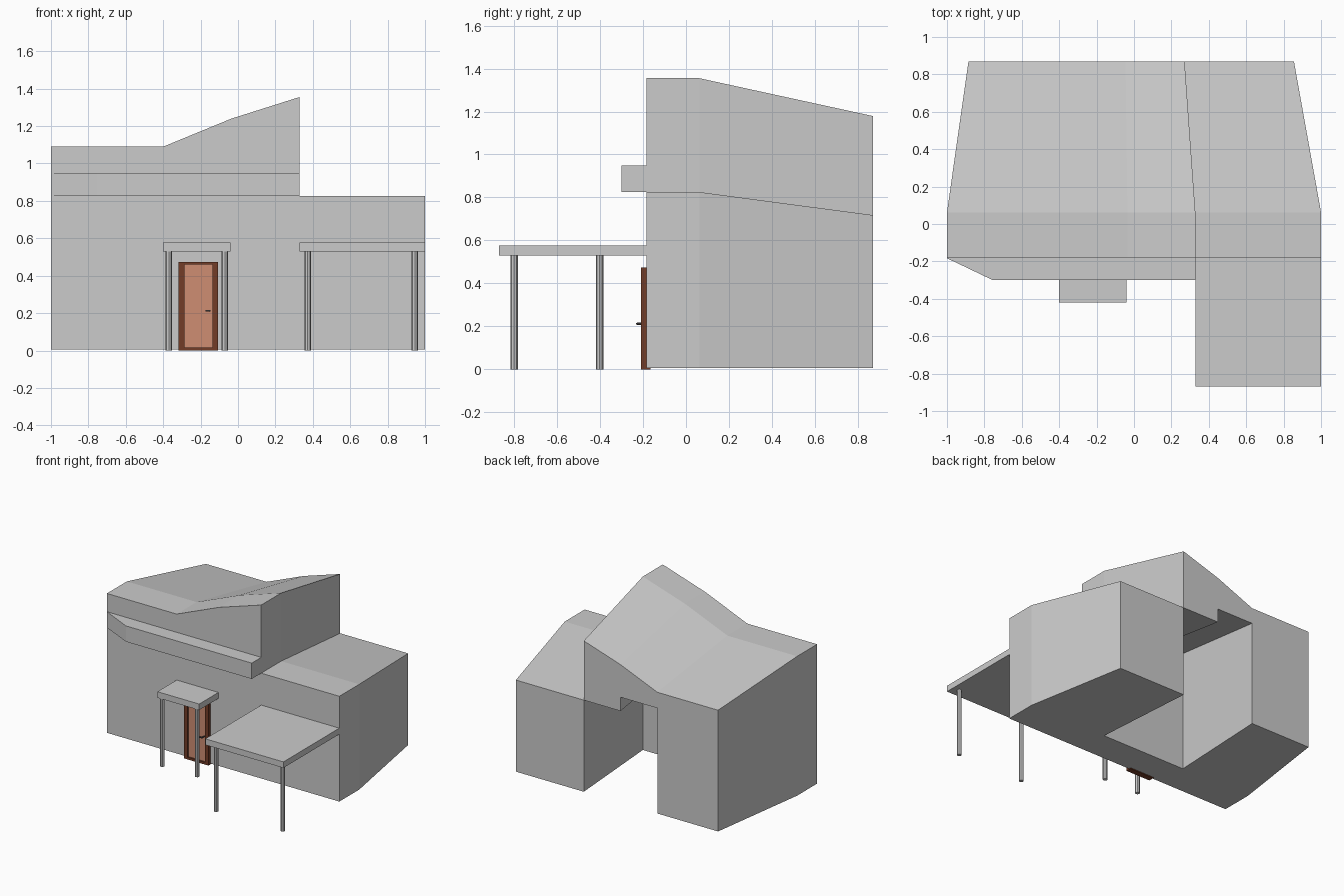
import bpy, bmesh, math
from mathutils import Vector

if "Cube" in bpy.data.objects:
    bpy.data.objects.remove(bpy.data.objects["Cube"])


def make_material(name, rgb):
    mat = bpy.data.materials.new(name)
    mat.diffuse_color = (*rgb, 1.0)
    mat.use_nodes = True
    mat.node_tree.nodes["Principled BSDF"].inputs["Base Color"].default_value = mat.diffuse_color
    return mat


def finish(bm, name, mat=None):
    bmesh.ops.remove_doubles(bm, verts=bm.verts, dist=1e-4)
    bmesh.ops.recalc_face_normals(bm, faces=bm.faces)
    mesh = bpy.data.meshes.new(name)
    bm.to_mesh(mesh)
    bm.free()
    obj = bpy.data.objects.new(name, mesh)
    bpy.context.collection.objects.link(obj)
    if mat:
        mesh.materials.append(mat)
    return obj


def loft(bm, a, b, cap_a=False, cap_b=False):
    """Join two matching rings of points with side faces and optional caps."""
    va = [bm.verts.new(p) for p in a]
    vb = [bm.verts.new(p) for p in b]
    n = len(va)
    for i in range(n):
        j = (i + 1) % n
        bm.faces.new((va[i], va[j], vb[j], vb[i]))
    if cap_a:
        bm.faces.new(va)
    if cap_b:
        bm.faces.new(vb)


def add_box(bm, x, y, z):
    ring = lambda h: [(x[0], y[0], h), (x[1], y[0], h), (x[1], y[1], h), (x[0], y[1], h)]
    loft(bm, ring(z[0]), ring(z[1]), True, True)


def box(name, x, y, z, mat=None):
    bm = bmesh.new()
    add_box(bm, x, y, z)
    return finish(bm, name, mat)


def rod(name, start, end, radius, sides, mat=None):
    a, b = Vector(start), Vector(end)
    d = b - a
    rot = d.to_track_quat('Z', 'Y')
    bm = bmesh.new()
    ring = [rot @ Vector((radius * math.cos(t), radius * math.sin(t), 0))
            for t in (2 * math.pi * i / sides for i in range(sides))]
    loft(bm, [a + p for p in ring], [b + p for p in ring], True, True)
    return finish(bm, name, mat)


# House body: front slab, then rear wings tapering to the back
FRONT, MID, BACK = -0.183, 0.062, 0.87
Z0, LOW, LEDGE = 0.006, 0.825, 0.948
XL, XA, XB, XC, XR = -1.0, -0.4, -0.035, 0.328, 1.0
roof = [(XC, 1.355), (XB, 1.24), (XA, 1.09), (XL, 1.09)]
notch = [(XC, LOW), (XB, LOW), (XB, LEDGE), (XA, LEDGE), (XA, Z0)]


def at(profile, y):
    return [(x, y, z) for x, z in profile]


def tapered(profile):
    return [(x * 0.87 - 0.015, BACK, z * 0.87) for x, z in profile]


bm = bmesh.new()
slab = [(XL, Z0), (XA, Z0), (XC, Z0), (XR, Z0), (XR, LOW), (XC, LOW)] + roof
loft(bm, at(slab, FRONT), at(slab, MID), cap_a=True)
tall_wing = [(XL, Z0), (XA, Z0)] + notch[3::-1] + roof
low_wing = [(XC, Z0), (XR, Z0), (XR, LOW), (XC, LOW)]
for wing in (tall_wing, low_wing):
    loft(bm, at(wing, MID), tapered(wing), cap_b=True)
bm.faces.new([bm.verts.new(p) for p in at([(XC, Z0)] + notch, MID)])
finish(bm, "house_body")

# Ledge across the front of the upper floor
bm = bmesh.new()
plan = [(XL, FRONT), (-0.755, -0.30), (XC, -0.30), (XC, FRONT)]
loft(bm, [(x, y, LOW) for x, y in plan], [(x, y, LEDGE) for x, y in plan], True, True)
finish(bm, "front_ledge")

# Porch and carport: flat canopy on two round posts
for name, x, front, posts, post_y in (
        ("porch", (-0.40, -0.04), -0.42, (-0.37, -0.07), -0.402),
        ("carport", (XC, XR), -0.87, (0.372, 0.945), -0.80)):
    box(name + "_canopy", x, (front, FRONT), (0.53, 0.577))
    for i, px in enumerate(posts):
        rod(f"{name}_post_{i + 1}", (px, post_y, 0), (px, post_y, 0.53), 0.017, 8)

# Door: frame, panel and lever handle
brown = make_material("door_frame_brown", (0.17, 0.045, 0.02))
orange = make_material("door_panel_orange", (0.62, 0.27, 0.17))
dark = make_material("handle_dark", (0.08, 0.07, 0.07))
dx, dy, dz = (-0.318, -0.107), (-0.21, -0.165), (0.0, 0.474)
outer = [(dx[0], dz[0]), (dx[1], dz[0]), (dx[1], dz[1]), (dx[0], dz[1])]
inner = [(-0.287, 0.017), (-0.137, 0.017), (-0.137, 0.46), (-0.287, 0.46)]
bm = bmesh.new()
for i in range(4):
    j = (i + 1) % 4
    bar = [outer[i], outer[j], inner[j], inner[i]]
    f, b = ([bm.verts.new(p) for p in at(bar, y)] for y in dy)
    bm.faces.new(f)
    bm.faces.new(b)
    for k in (0, 2):
        bm.faces.new((f[k], f[k + 1], b[k + 1], b[k]))
finish(bm, "door_frame", brown)
box("door_panel", (-0.287, -0.137), (-0.198, -0.175), (0.017, 0.46), orange)
rod("handle_stem", (-0.151, -0.198, 0.212), (-0.151, -0.228, 0.212), 0.005, 8, dark)
box("handle_lever", (-0.175, -0.147), (-0.232, -0.224), (0.208, 0.216), dark)
